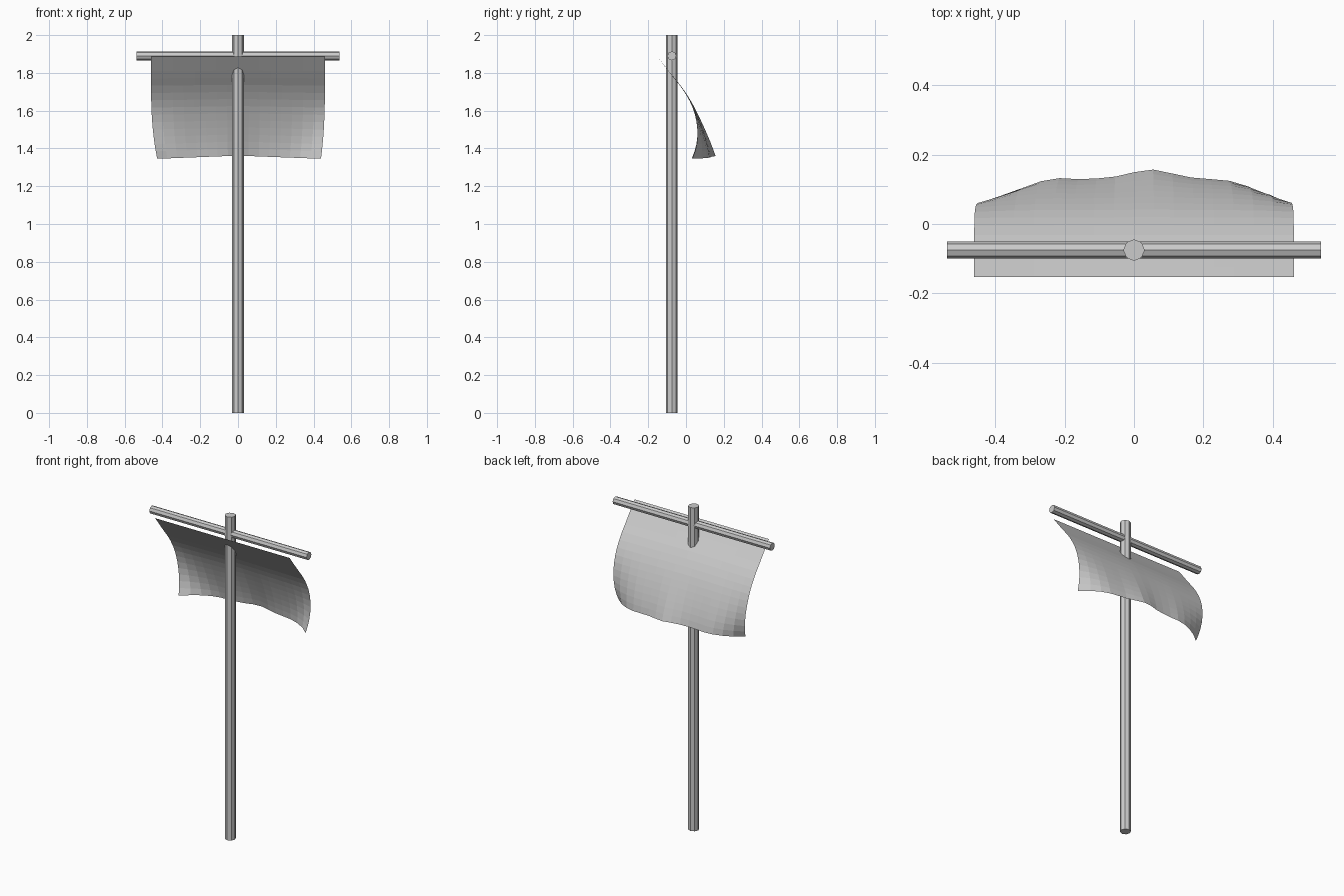
import bpy, bmesh
from math import pi

if "Cube" in bpy.data.objects:
    bpy.data.objects.remove(bpy.data.objects["Cube"])

POLE_Y = -0.075


def rod(name, radius, length, loc, rot=(0, 0, 0)):
    bpy.ops.mesh.primitive_cylinder_add(vertices=8, radius=radius, depth=length,
                                        location=loc, rotation=rot)
    bpy.context.object.name = name


def sample(points, v):
    """Piecewise linear lookup in a list of (key, value) pairs."""
    for (a, fa), (b, fb) in zip(points, points[1:]):
        if v <= b:
            return fa + (fb - fa) * (v - a) / (b - a)
    return points[-1][1]


# Upright pole and crossbar
rod("pole", 0.031, 2.0, (0, POLE_Y, 1.0))
rod("crossbar", 0.024, 1.076, (0, POLE_Y, 1.89), (0, pi / 2, 0))

# Banner cloth: side profile at the middle, and wavy outline of the lower hem
profile = [(0.0, -0.153), (0.19, -0.074), (0.28, -0.034), (0.38, 0.004),
           (0.48, 0.036), (0.6, 0.068), (0.7, 0.092), (0.81, 0.117),
           (0.9, 0.136), (1.0, 0.154)]
hem = [(-0.46, 0.03), (-0.40, 0.075), (-0.345, 0.103), (-0.285, 0.124),
       (-0.23, 0.132), (-0.15, 0.128), (-0.06, 0.136), (0.0, 0.149),
       (0.06, 0.157), (0.17, 0.134), (0.285, 0.125), (0.345, 0.108),
       (0.40, 0.082), (0.46, 0.033)]
COLS, ROWS = 16, 14
bm = bmesh.new()
grid = []
for r in range(ROWS + 1):
    t = r / ROWS
    w = max(0.0, (t - 0.3) / 0.7) ** 2.4      # hem influence grows downwards
    row = []
    for c in range(COLS + 1):
        x = -0.46 + 0.92 * c / COLS
        y = sample(profile, t) + (sample(hem, x) - 0.154) * w
        pinch = 0.07 if x < 0 else 0.045
        z = 1.887 - t * (0.525 + 0.016 * min(1.0, abs(x) / 0.44))
        row.append(bm.verts.new((x * (1 - pinch * w), y, z)))
    grid.append(row)
for a, b in zip(grid, grid[1:]):
    for c in range(COLS):
        bm.faces.new((a[c], b[c], b[c + 1], a[c + 1]))
mesh = bpy.data.meshes.new("banner_cloth")
bm.to_mesh(mesh)
bm.free()
bpy.context.collection.objects.link(bpy.data.objects.new("banner_cloth", mesh))
